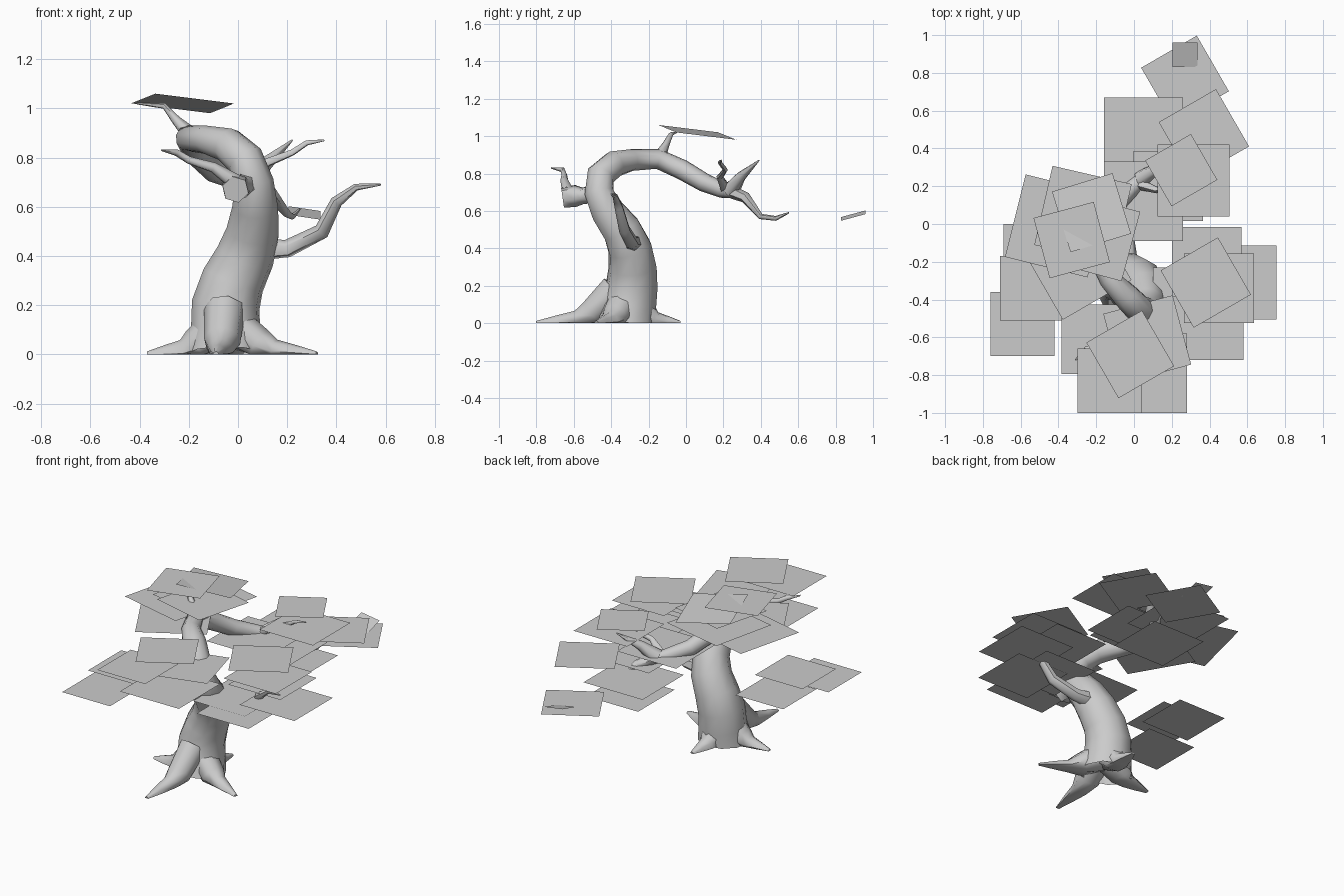
import bpy
import bmesh
from math import cos, sin, pi, radians
from mathutils import Vector

default_cube = bpy.data.objects.get("Cube")
if default_cube:
    bpy.data.objects.remove(default_cube, do_unlink=True)

# One plain grey for bark and foliage
grey = bpy.data.materials.new("plain_grey")
grey.use_nodes = True
colour = (0.6, 0.6, 0.6, 1.0)
grey.diffuse_color = colour
grey.node_tree.nodes["Principled BSDF"].inputs["Base Color"].default_value = colour


def finish(name, bm):
    mesh = bpy.data.meshes.new(name)
    bm.to_mesh(mesh)
    bm.free()
    mesh.materials.append(grey)
    obj = bpy.data.objects.new(name, mesh)
    bpy.context.collection.objects.link(obj)
    return obj


def sweep(name, path, sides):
    """Tapered tube along (x, y, z, radius) points, kept above the ground."""
    centres = [Vector(p[:3]) for p in path]
    last = len(path) - 1
    bm = bmesh.new()
    rings = []
    tangent = (centres[1] - centres[0]).normalized()
    side = tangent.orthogonal().normalized()
    for i, centre in enumerate(centres):
        new_tangent = (centres[min(i + 1, last)] - centres[max(i - 1, 0)]).normalized()
        side.rotate(tangent.rotation_difference(new_tangent))
        tangent = new_tangent
        across = tangent.cross(side)
        ring = []
        for k in range(sides):
            a = 2 * pi * k / sides
            co = centre + path[i][3] * (cos(a) * side + sin(a) * across)
            co.z = max(co.z, 0)
            ring.append(bm.verts.new(co))
        rings.append(ring)
    for lower, upper in zip(rings, rings[1:]):
        for k in range(sides):
            n = (k + 1) % sides
            bm.faces.new((lower[k], lower[n], upper[n], upper[k]))
    bm.faces.new(rings[-1])
    obj = finish(name, bm)
    bpy.ops.object.select_all(action="DESELECT")
    obj.select_set(True)
    bpy.context.view_layer.objects.active = obj
    bpy.ops.object.shade_smooth_by_angle(angle=radians(60))


def leaf_card(name, x, y, z, size, turn=0, slope=(0, 0)):
    """Paper-thin square card, turned about z and optionally sloping."""
    bm = bmesh.new()
    corners = []
    for sx, sy in ((-1, -1), (1, -1), (1, 1), (-1, 1)):
        d = Vector((sx, sy)) * size / 2
        a = radians(turn)
        dx, dy = d.x * cos(a) - d.y * sin(a), d.x * sin(a) + d.y * cos(a)
        corners.append(bm.verts.new((x + dx, y + dy, z + slope[0] * dx + slope[1] * dy)))
    bm.faces.new(corners)
    finish(name, bm)


# Trunk arching over towards the back
sweep("trunk", [
    (-.05, -.32, 0, .16), (-.05, -.3, .1, .143), (-.05, -.29, .2, .14),
    (-.02, -.285, .3, .13), (.03, -.3, .4, .12), (.06, -.345, .5, .107),
    (.07, -.42, .6, .093), (.065, -.465, .7, .08), (.03, -.455, .79, .077),
    (-.04, -.385, .85, .072), (-.13, -.29, .872, .058), (-.2, -.15, .878, .054),
    (-.17, -.02, .82, .054), (-.1, .1, .75, .05), (0, .2, .71, .043),
    (.06, .26, .7, .033)], 10)

# Roots flaring out low along the ground; the front one is a taller buttress
foot = Vector((-.05, -.32))
roots = {"front_left": (.32, -.48, 1), "front": (-.09, -.8, 1.8),
         "right": (-.37, -.32, 1), "back": (-.02, -.03, 1)}
profile = ((.12, .1, .085), (.38, .03, .075), (.55, .01, .05), (.78, .005, .032), (1, 0, .012))
for place, (tip_x, tip_y, lift) in roots.items():
    path = []
    for t, z, r in profile:
        p = foot.lerp(Vector((tip_x, tip_y)), t)
        path.append((p.x, p.y, z * lift, r))
    sweep("root_" + place, path, 8)

# Branches and twigs
branches = {
    "front_stub": [(.05, -.46, .7, .055), (.01, -.55, .68, .045), (-.01, -.59, .68, .06), (-.01, -.66, .67, .055)],
    "front_twig": [(-.01, -.63, .7, .035), (-.1, -.65, .76, .022), (-.2, -.65, .79, .016),
                   (-.25, -.66, .82, .014), (-.31, -.72, .83, .004)],
    "left_branch": [(.08, -.28, .43, .05), (.2, -.29, .43, .037), (.34, -.33, .5, .033),
                    (.4, -.36, .62, .025), (.48, -.38, .68, .015), (.58, -.4, .69, .004)],
    "top_twig": [(-.19, -.14, .89, .035), (-.25, -.11, .95, .02), (-.3, -.08, 1.01, .012), (-.41, -.05, 1.02, .004)],
    "back_upper_branch": [(.04, .24, .71, .05), (.12, .29, .78, .03), (.22, .39, .87, .004)],
    "back_twig": [(.03, .21, .72, .03), (.12, .18, .78, .018), (.22, .21, .82, .013),
                  (.28, .18, .86, .011), (.35, .19, .87, .004)],
    "back_lower_branch": [(.05, .25, .7, .035), (.12, .32, .67, .03), (.2, .4, .57, .016),
                          (.22, .48, .56, .013), (.25, .55, .59, .004)],
}
for name, path in branches.items():
    sweep(name, path, 6)

# Foliage cards in clusters: x, y, z, size, turn, slope
clusters = {
    "front_foliage": [
        (-.13, -.83, .845, .34), (.07, -.79, .75, .42), (-.2, -.61, .74, .37),
        (.07, -.61, .82, .38, 15), (-.02, -.69, .925, .34, 30)],
    "left_foliage": [
        (.385, -.2, .65, .37), (.56, -.31, .61, .39), (.45, -.34, .76, .37),
        (.395, -.535, .595, .37), (.285, -.415, .6, .37), (.38, -.31, .835, .35, 30)],
    "right_foliage": [
        (-.41, -.01, .9, .45, -14), (-.27, .05, .93, .43, -13), (-.2, -.07, .96, .38, -15),
        (-.3, -.22, .88, .42, 30), (-.33, -.085, 1.045, .33, 15),
        (-.225, .06, 1.02, .335, 17, (-.08, -.147))],
    "low_foliage": [(-.59, -.53, .465, .34), (-.54, -.34, .545, .34), (-.52, -.17, .475, .34)],
    "back_foliage": [
        (.05, .46, .65, .42), (.05, .12, .72, .42), (.13, .38, .505, .37),
        (.18, .2, .67, .37), (.315, .23, .82, .38), (.25, .285, .905, .28, 30),
        (.37, .475, .72, .35, 30), (.27, .765, .55, .34, 30),
        (.27, .895, .575, .13, 0, (-.15, .27))],
}
for name, cards in clusters.items():
    for i, card in enumerate(cards, start=1):
        leaf_card(f"{name}_{i}", *card)
